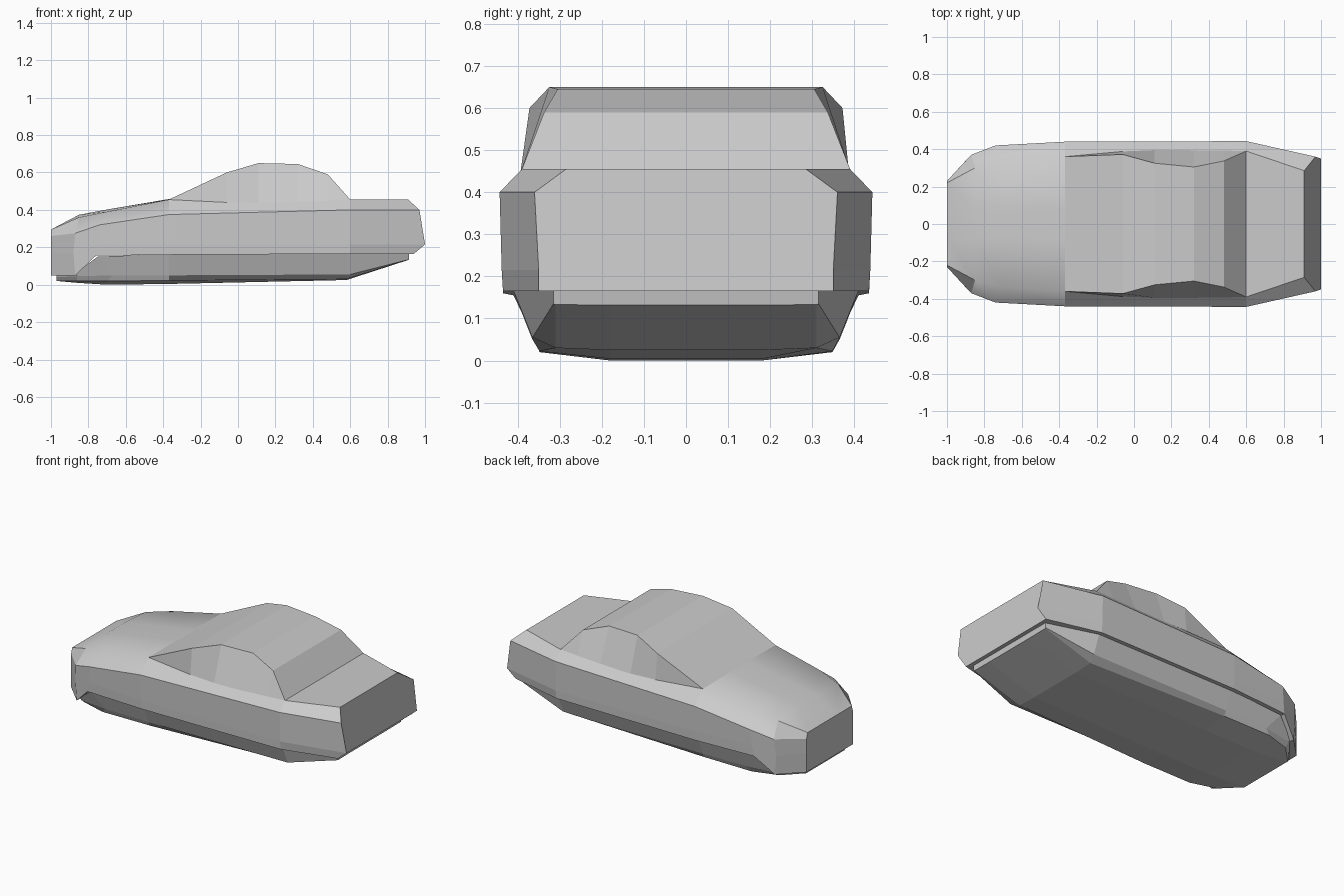
import bpy, bmesh

if "Cube" in bpy.data.objects:
    bpy.data.objects.remove(bpy.data.objects["Cube"], do_unlink=True)

paint = bpy.data.materials.new("light grey paint")
paint.use_nodes = True
grey = (0.6, 0.6, 0.6, 1)
paint.diffuse_color = grey
paint.node_tree.nodes["Principled BSDF"].inputs["Base Color"].default_value = grey


def shell(name, rows, close_bottom=True, smooth_before=-9):
    """Skin lengthwise rows of one flank, listed bottom to top, and mirror them."""
    bm = bmesh.new()
    flank = [[bm.verts.new(p) for p in row] for row in rows]
    other = [[bm.verts.new((x, -y, z)) for x, y, z in row] for row in rows]
    loop = flank + other[::-1]
    n = len(loop)
    for i in range(n if close_bottom else n - 1):
        a, b = loop[i], loop[(i + 1) % n]
        for j in range(len(a) - 1):
            quad = []
            for v in (a[j], a[j + 1], b[j + 1], b[j]):
                if all((v.co - q.co).length > 1e-5 for q in quad):
                    quad.append(v)
            if len(quad) > 2:
                f = bm.faces.new(quad)
                # The bonnet and nose are the only softly shaded area
                f.smooth = (f.calc_center_median().x < smooth_before
                            and f.calc_center_median().z > 0.3)
    if close_bottom:
        bm.faces.new([row[0] for row in loop])
        bm.faces.new([row[-1] for row in loop])
    bmesh.ops.remove_doubles(bm, verts=bm.verts, dist=1e-5)
    bmesh.ops.recalc_face_normals(bm, faces=bm.faces)
    mesh = bpy.data.meshes.new(name)
    bm.to_mesh(mesh)
    bm.free()
    mesh.materials.append(paint)
    obj = bpy.data.objects.new(name, mesh)
    bpy.context.collection.objects.link(obj)
    return obj


# Body: sill, lower flank, shoulder, deck edge, deck centre
sill = [(-1, .23, .05), (-.87, .36, .05), (-.76, .41, .155),
        (-.37, .435, .16), (.6, .435, .165), (.94, .35, .165)]
flank = [(-1, .23, .17), (-.88, .36, .17), (-.75, .415, .22),
         (-.37, .437, .215), (.6, .438, .215), (1, .35, .215)]
shoulder = [(-1, .23, .26), (-.87, .37, .275), (-.74, .42, .32),
            (-.37, .44, .375), (.6, .443, .4), (.97, .36, .4)]
deck = [(-1, .22, .295), (-.85, .30, .36), (-.7, .34, .39),
        (-.37, .36, .455), (.6, .39, .455), (.91, .285, .455)]
crown = [(x, .08, z + rise) for (x, y, z), rise
         in zip(deck, (0, .014, .012, .003, 0, 0))]
shell("car_body", [sill, flank, shoulder, deck, crown], smooth_before=-.4)

# Cabin: window base line and roof edge meet at both ends
base = [(-.37, .36, .455), (-.06, .388, .44), (.11, .395, .436),
        (.32, .396, .438), (.48, .394, .445), (.6, .39, .455)]
roof = [base[0], (-.06, .372, .6), (.11, .325, .65),
        (.32, .305, .645), (.48, .337, .59), base[-1]]
shell("cabin", [base, roof], close_bottom=False)

# Chassis tray: upper rim, lower rim, floor edge, floor
rim = [(-.97, .2, .06), (-.87, .33, .06), (-.75, .39, .15),
       (-.37, .41, .163), (.6, .41, .166), (.915, .315, .166)]
lower = [(-.97, .2, .04), (-.86, .33, .045), (-.67, .36, .05),
         (-.37, .365, .05), (.6, .365, .055), (.915, .315, .135)]
edge = [(-.97, .19, .02), (-.86, .3, .02), (-.7, .348, .02),
        (-.37, .348, .022), (.58, .31, .03), (.91, .31, .133)]
floor = [(x, .18, z) for (x, y, _), z
         in zip(edge, (.02, .01, .0, .004, .025, .132))]
shell("chassis", [floor, edge, lower, rim])
